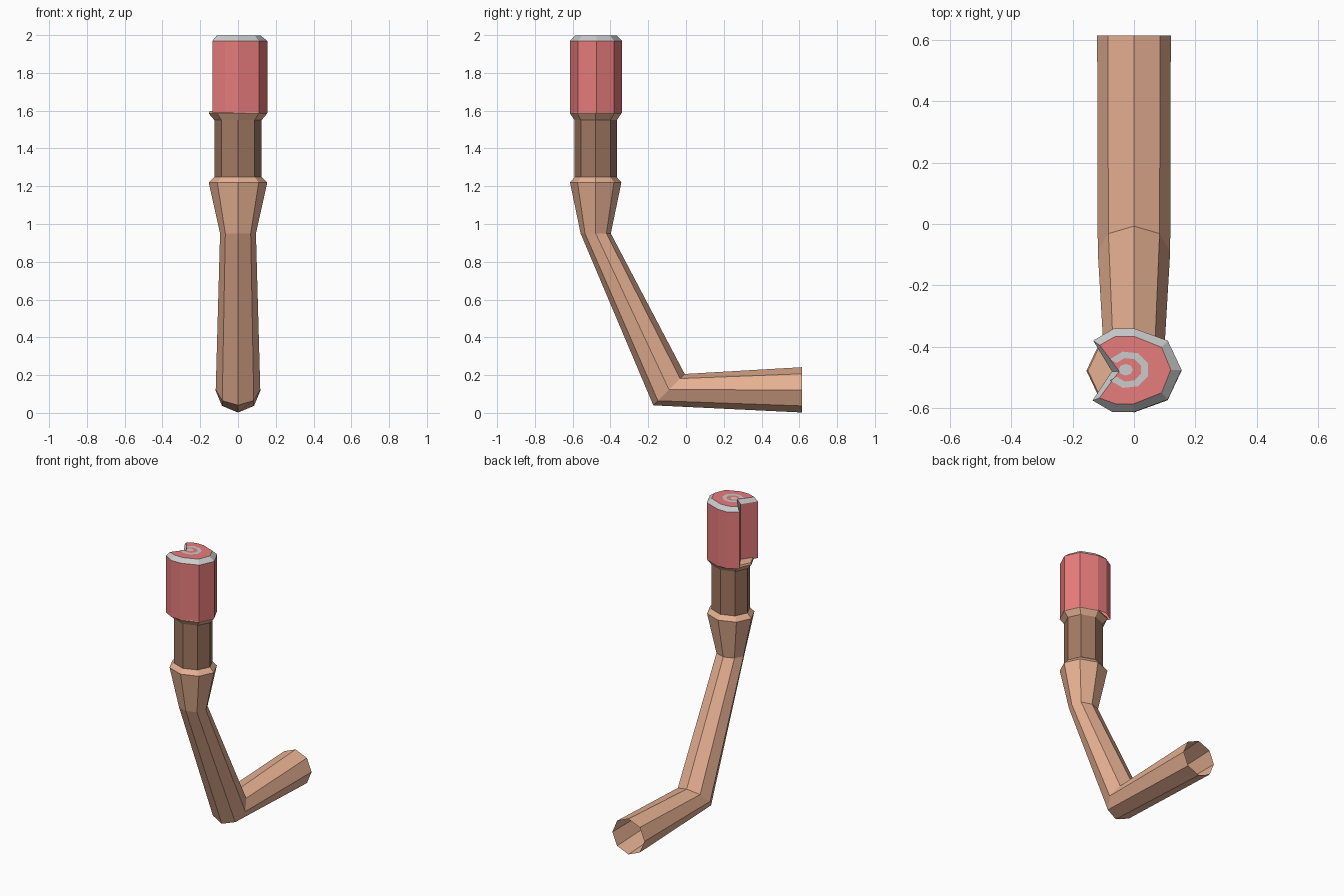
import bpy, math

if "Cube" in bpy.data.objects:
    bpy.data.objects.remove(bpy.data.objects["Cube"])


def material(name, rgb):
    m = bpy.data.materials.new(name)
    m.diffuse_color = (*rgb, 1)
    m.use_nodes = True
    m.node_tree.nodes["Principled BSDF"].inputs["Base Color"].default_value = m.diffuse_color
    return m


SKIN = material("skin", (0.80, 0.44, 0.29))
DARK = material("dark_brown", (0.36, 0.19, 0.125))
RED = material("red", (0.80, 0.20, 0.20))
GREY = material("light_grey", (0.72, 0.72, 0.72))


def make(name, verts, faces, mat):
    me = bpy.data.meshes.new(name)
    me.from_pydata(verts, [], faces)
    me.materials.append(mat)
    ob = bpy.data.objects.new(name, me)
    bpy.context.collection.objects.link(ob)
    return ob


def ring(y, z, rx, dy, dz=0.0):
    """Eight-sided section; (dy, dz) is the half axis in the side plane."""
    pts = []
    for i in range(8):
        a = math.tau * i / 8
        c, s = math.cos(a), math.sin(a)
        pts.append((rx * c, y + dy * s, z + dz * s))
    return pts


def loft(name, rings, mat, cap_end=False):
    n = len(rings[0])
    verts = [p for r in rings for p in r]
    faces = [(k * n + i, k * n + (i + 1) % n, (k + 1) * n + (i + 1) % n, (k + 1) * n + i)
             for k in range(len(rings) - 1) for i in range(n)]
    if cap_end:
        faces.append(tuple(range((len(rings) - 1) * n, len(rings) * n)))
    return make(name, verts, faces, mat)


CY = -0.478

# Bent arm, open at the far end, ending in a flared cuff
loft("arm", [ring(0.615, 0.122, 0.12, 0, 0.12),
             ring(-0.09, 0.123, 0.118, 0.083, 0.083),
             ring(CY, 0.95, 0.095, 0.08),
             ring(CY, 1.22, 0.155, 0.136),
             ring(CY, 1.25, 0.125, 0.11)], SKIN)

# Dark wrist sleeve
loft("wrist_sleeve", [ring(CY, 1.25, 0.125, 0.112), ring(CY, 1.55, 0.125, 0.112)], DARK)

# Flared plate carrying the roll
loft("roll_base", [ring(CY, 1.55, 0.125, 0.112), ring(CY, 1.585, 0.155, 0.136),
                   ring(CY, 1.597, 0.15, 0.132)], SKIN, True)

# Rolled body: rounded outline with a notch on the left
outer = [(0.155, -0.475), (0.11, -0.38), (0, -0.34), (-0.065, -0.34), (-0.133, -0.38),
         (-0.072, -0.48), (-0.135, -0.575), (-0.07, -0.613), (0, -0.613), (0.11, -0.572)]
inner = [(0.12, -0.475), (0.09, -0.402), (0, -0.366), (-0.06, -0.366), (-0.112, -0.395),
         (-0.048, -0.48), (-0.113, -0.567), (-0.06, -0.586), (0, -0.586), (0.09, -0.55)]


def level(outline, z):
    return [(x, y, z) for x, y in outline]


loft("roll_side", [level(outer, 1.587), level(outer, 1.97)], RED)
loft("roll_rim", [level(outer, 1.97), level(inner, 1.997)], GREY)
make("roll_top", level(inner, 1.997), [tuple(range(len(inner)))], RED)

# Spiral marking on the top: open ring and core
verts = []
steps = 7
for i in range(steps + 1):
    a = math.radians(-145 + 290 * i / steps)
    for r in (0.045, 0.07):
        verts.append((-0.02 + r * math.cos(a), CY + 0.003 + 0.87 * r * math.sin(a), 2.0))
make("spiral_ring", verts,
     [(2 * i, 2 * i + 1, 2 * i + 3, 2 * i + 2) for i in range(steps)], GREY)
make("spiral_core", [(x - 0.027, y, z) for x, y, z in ring(CY + 0.003, 2.0, 0.023, 0.019)],
     [tuple(range(8))], GREY)
